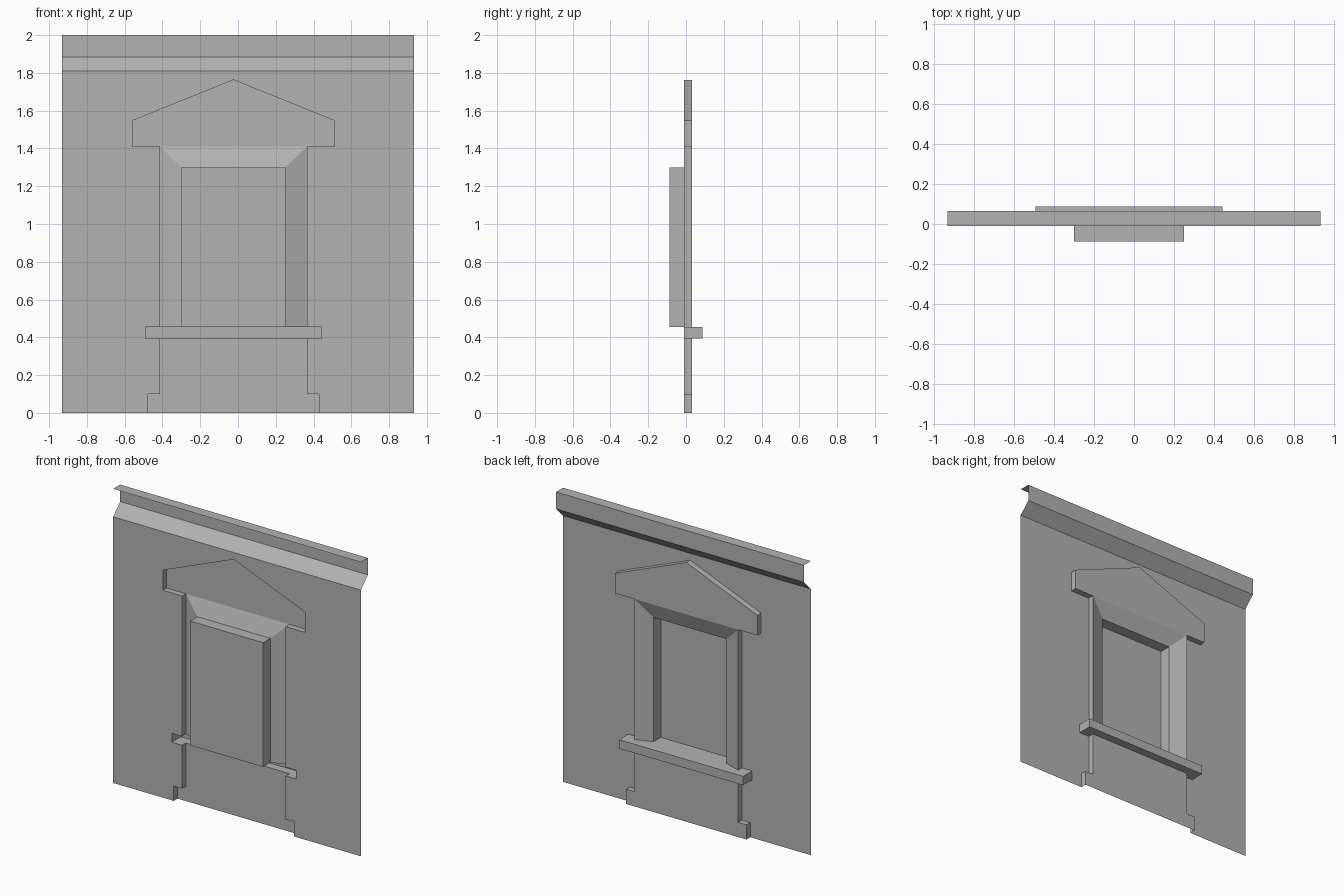
import bpy

cube = bpy.data.objects.get("Cube")
if cube:
    bpy.data.objects.remove(cube, do_unlink=True)

# Single plaster colour
grey = bpy.data.materials.new("plaster_grey")
grey.use_nodes = True
COLOUR = (0.45, 0.45, 0.45, 1)
grey.diffuse_color = COLOUR
bsdf = next(n for n in grey.node_tree.nodes if n.type == 'BSDF_PRINCIPLED')
bsdf.inputs["Base Color"].default_value = COLOUR

W = 0.932                      # half width of the wall
CX = -0.024                    # window centre line
WALL, FRAME, SILL, PANE = -0.01, 0.031, 0.0875, -0.0875   # depths in y
SILL_LOW, SILL_TOP = 0.395, 0.455


def build(name, faces):
    """Make one object from a list of point loops."""
    verts, index, polys = [], {}, []
    for loop in faces:
        poly = []
        for p in loop:
            key = tuple(round(c, 5) for c in p)
            if key not in index:
                index[key] = len(verts)
                verts.append(key)
            poly.append(index[key])
        polys.append(poly)
    mesh = bpy.data.meshes.new(name)
    mesh.from_pydata(verts, [], polys)
    mesh.materials.append(grey)
    mesh.update()
    obj = bpy.data.objects.new(name, mesh)
    bpy.context.collection.objects.link(obj)
    return obj


def mirror(half):
    """Complete a left half profile with its right half."""
    return half + [(-x, v) for x, v in reversed(half) if x != 0]


def upright(path, y):
    return [(CX + x, y, z) for x, z in path]


def level(path, z):
    return [(CX + x, y, z) for x, y in path]


def loft(a, b):
    """Quads between two matching paths."""
    return [(a[i], a[i + 1], b[i + 1], b[i]) for i in range(len(a) - 1)]


def strip(path, y0, y1):
    return loft(upright(path, y0), upright(path, y1))


def both_sides(half, y0, y1):
    right = [(-x, z) for x, z in reversed(half)]
    return strip(half, y0, y1) + strip(right, y0, y1)


# Left half profiles of the surround
base = [(-0.4525, 0), (-0.4525, 0.1), (-0.39, 0.1), (-0.39, SILL_LOW)]
sill_end = [(-0.467, SILL_LOW), (-0.467, SILL_TOP)]
jamb_edge = (-0.39, SILL_TOP)
gable = [(-0.39, 1.41), (-0.535, 1.41), (-0.535, 1.547), (0, 1.763)]
opening = mirror([jamb_edge, gable[0]])
inner = mirror([(-0.275, SILL_TOP), (-0.275, 1.3)])

# Wall sheet cut out around the surround
notch = upright(mirror(base + sill_end + [jamb_edge] + gable), WALL)
outer = [(-W, WALL, 0), (-W, WALL, 1.81), (W, WALL, 1.81), (W, WALL, 0)]
build("wall", [outer + notch[::-1]])

# Cornice with sloped underside
profile = [(WALL, 1.81), (0.065, 1.885), (0.065, 2.0), (WALL, 2.0)]
ends = [[(x, y, z) for y, z in profile] for x in (-W, W)]
build("cornice", loft(*ends))

# Apron panel and plinth below the sill
build("apron", [upright(mirror(base), FRAME)] + both_sides(base, WALL, FRAME))

# Gabled pediment and outer edges of the jambs
build("pediment", [upright(mirror(gable), FRAME)]
      + strip(mirror([jamb_edge] + gable), WALL, FRAME))

# Splayed jambs and lintel, straight reveal, and window pane
build("window_splay", loft(upright(opening, FRAME), upright(inner, WALL)))
build("window_reveal", strip(inner, WALL, PANE))
build("window_pane", [upright(inner, PANE)])

# Projecting sill, fitted around the jambs and the apron
ledge = [(-0.467, SILL), (-0.467, WALL), (-0.39, WALL), (-0.39, FRAME)]
floor = mirror(ledge + [(-0.275, WALL), (-0.275, PANE)])
build("sill", [level(floor, SILL_TOP), level(mirror(ledge), SILL_LOW)[::-1],
               upright(mirror(sill_end), SILL)]
      + both_sides(sill_end, WALL, SILL))
